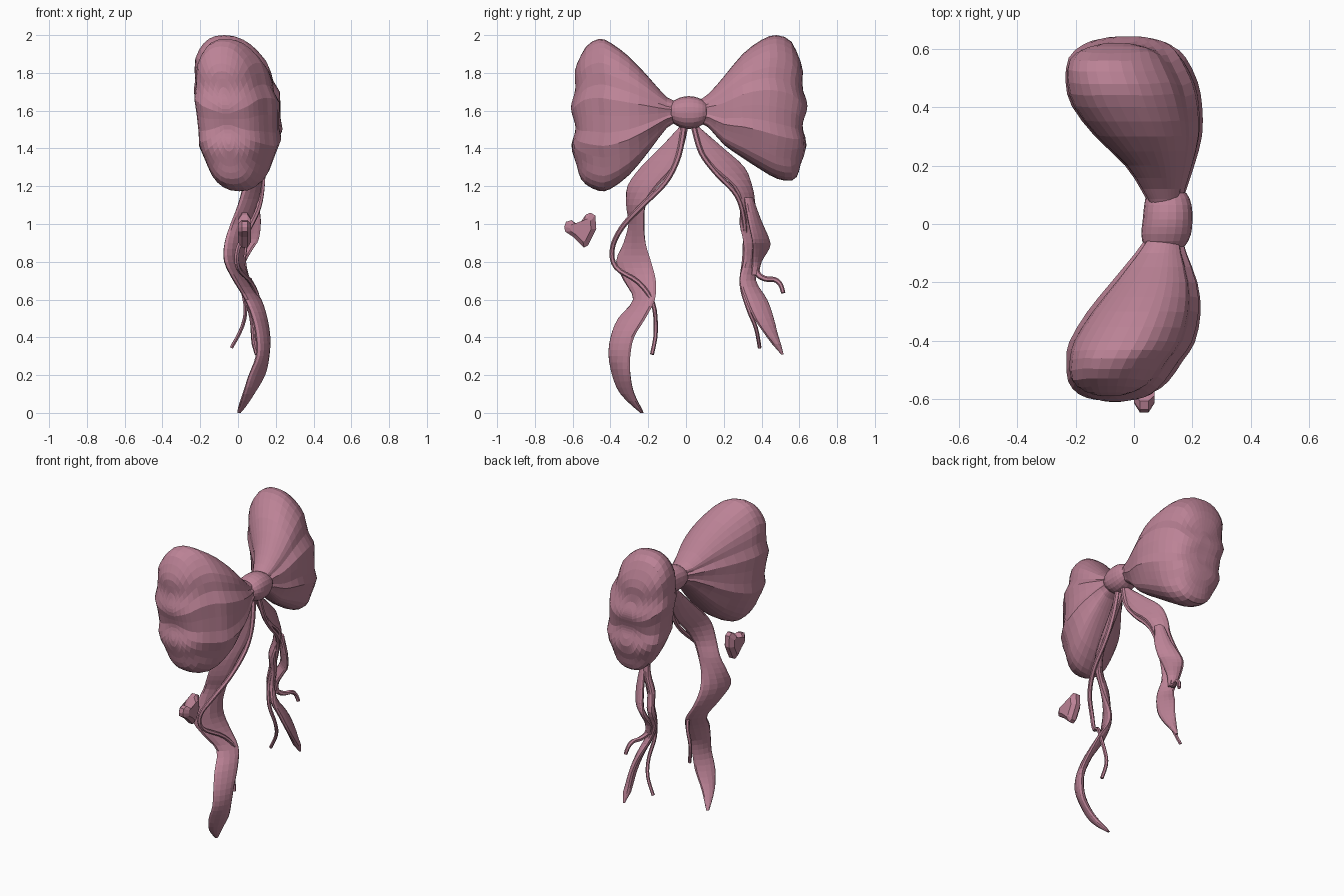
import bpy, math
from mathutils import Vector

pink = bpy.data.materials.new("dusty_pink")
pink.diffuse_color = (0.50, 0.225, 0.305, 1)


def make(name, verts, faces):
    me = bpy.data.meshes.new(name)
    me.from_pydata(verts, [], faces)
    me.materials.append(pink)
    ob = bpy.data.objects.new(name, me)
    bpy.context.collection.objects.link(ob)
    bpy.context.view_layer.objects.active = ob
    bpy.ops.object.select_all(action='DESELECT')
    ob.select_set(True)
    bpy.ops.object.mode_set(mode='EDIT')
    bpy.ops.mesh.select_all(action='SELECT')
    bpy.ops.mesh.normals_make_consistent(inside=False)
    bpy.ops.object.mode_set(mode='OBJECT')
    return ob


def skin(name, rings):
    """Bridge equal-sized rings and close both ends with strips of quads."""
    n = len(rings[0])
    verts = [v for r in rings for v in r]
    faces = [(i*n + j, i*n + (j+1) % n, (i+1)*n + (j+1) % n, (i+1)*n + j)
             for i in range(len(rings)-1) for j in range(n)]
    q = n//4
    for base in (0, len(verts)-n):
        for i in range(n//2):
            loop4 = [(q-i) % n, (q-i-1) % n, (q+i+1) % n, (q+i) % n]
            faces.append([base + v for v in dict.fromkeys(loop4)])
    return make(name, verts, faces)


def resample(rows, k):
    """Catmull-Rom interpolation of every column."""
    out = []
    for i in range(len(rows)-1):
        a, b, c, d = (rows[min(max(j, 0), len(rows)-1)] for j in (i-1, i, i+1, i+2))
        for s in range(k):
            t = s/k
            out.append([0.5*(2*q + (r-p)*t + (2*p-5*q+4*r-u)*t*t + (3*q-p-3*r+u)*t**3)
                        for p, q, r, u in zip(a, b, c, d)])
    return out + [list(rows[-1])]


def loop(name, rows, n=36, pleat=1.0, lean=0.04, k=2, power=0.85):
    """Puffy bow loop; rows are y, x min, x max, z min, z max."""
    rings = []
    for y, x0, x1, z0, z1 in resample(rows, k):
        out = min(1, abs(y)/0.5)
        # pleats fan out from the knot, then run level across the outer end
        span = (z1-z0)/2 if abs(y) < 0.46 else 0.39
        fade = min(1, (z1-z0)/2/0.39) if abs(y) > 0.46 else 1
        ring = []
        for j in range(n):
            a = 2*math.pi*j/n
            c = math.copysign(abs(math.cos(a))**power, math.cos(a))
            t = math.copysign(abs(math.sin(a))**power, math.sin(a))
            h = t*(z1-z0)/2/span
            wave = -math.cos(2*math.pi*(h+0.12)/0.55)*(1-h*h)*pleat
            x = (x0+x1)/2 + c*(x1-x0)/2*(1 + wave*fade*(0.12-0.08*out))
            x -= (lean if h > 0 else min(lean, 0.03))*h*out
            z = (z0+z1)/2 + t*(z1-z0)/2
            ring.append((x, y*(1+0.02*wave*out), z))
        rings.append(ring)
    return skin(name, rings)


# Bow loops
loop("left_loop", [
    (-0.04, 0.05, 0.16, 1.54, 1.65), (-0.10, 0.01, 0.175, 1.51, 1.67),
    (-0.20, -0.07, 0.21, 1.38, 1.78), (-0.30, -0.15, 0.22, 1.26, 1.885),
    (-0.40, -0.21, 0.20, 1.185, 1.96), (-0.46, -0.22, 0.16, 1.175, 1.98),
    (-0.53, -0.215, 0.11, 1.21, 1.94), (-0.572, -0.18, 0.06, 1.27, 1.85),
    (-0.59, -0.13, 0.01, 1.34, 1.77), (-0.597, -0.08, -0.04, 1.42, 1.69)])
loop("right_loop", [
    (0.06, 0.06, 0.16, 1.54, 1.65), (0.12, 0.03, 0.175, 1.51, 1.69),
    (0.20, -0.02, 0.20, 1.42, 1.78), (0.30, -0.12, 0.225, 1.35, 1.90),
    (0.40, -0.195, 0.225, 1.285, 1.975), (0.48, -0.215, 0.21, 1.24, 2.0),
    (0.56, -0.205, 0.17, 1.23, 1.965), (0.602, -0.16, 0.13, 1.28, 1.86),
    (0.622, -0.11, 0.08, 1.36, 1.76), (0.63, -0.05, 0.03, 1.46, 1.67)], lean=0.075)

# Centre knot
loop("knot", [
    (-0.085, 0.06, 0.15, 1.56, 1.62), (-0.075, 0.035, 0.175, 1.54, 1.645),
    (-0.035, 0.025, 0.195, 1.513, 1.668), (0.015, 0.03, 0.20, 1.503, 1.677),
    (0.065, 0.035, 0.197, 1.513, 1.668), (0.105, 0.045, 0.18, 1.54, 1.645),
    (0.115, 0.07, 0.15, 1.56, 1.62)], n=20, pleat=0, lean=0, power=0.92)


def ribbon(name, rows, thick=0.024, n=12):
    """Lens-section ribbon; rows are z, y and x of one edge, y and x of the other."""
    rings = []
    for z, y0, x0, y1, x1 in resample(rows, 3):
        mid, half = Vector(((x0+x1)/2, (y0+y1)/2, z)), Vector(((x1-x0)/2, (y1-y0)/2, 0))
        side = Vector((half.y, -half.x, 0)).normalized() * min(thick, half.length)
        rings.append([mid + half*math.cos(2*math.pi*j/n) + side*math.sin(2*math.pi*j/n)
                      for j in range(n)])
    return skin(name, rings)


# Wide hanging ribbons
ribbon("left_ribbon", [
    (1.53, -0.02, 0.10, 0.015, 0.10), (1.40, -0.14, 0.07, -0.015, 0.12),
    (1.30, -0.24, 0.05, -0.06, 0.13), (1.20, -0.31, 0.03, -0.15, 0.12),
    (1.10, -0.315, 0.0, -0.215, 0.10), (1.0, -0.30, -0.04, -0.225, 0.07),
    (0.9, -0.33, -0.07, -0.215, 0.04), (0.8, -0.37, -0.07, -0.185, 0.03),
    (0.7, -0.33, -0.02, -0.16, 0.06), (0.6, -0.28, 0.04, -0.165, 0.12),
    (0.5, -0.36, 0.08, -0.215, 0.15), (0.4, -0.40, 0.10, -0.275, 0.165),
    (0.3, -0.41, 0.10, -0.295, 0.16), (0.2, -0.39, 0.06, -0.295, 0.14),
    (0.1, -0.345, 0.03, -0.275, 0.08), (0.0, -0.24, 0.0, -0.225, 0.01)])
ribbon("right_ribbon", [
    (1.53, 0.02, 0.10, 0.05, 0.10), (1.40, 0.07, 0.12, 0.20, 0.08),
    (1.30, 0.14, 0.13, 0.31, 0.05), (1.20, 0.25, 0.12, 0.35, 0.03),
    (1.10, 0.29, 0.09, 0.365, 0.02), (1.0, 0.285, 0.06, 0.38, -0.02),
    (0.9, 0.305, 0.05, 0.415, -0.04), (0.8, 0.305, 0.04, 0.375, -0.04),
    (0.7, 0.285, 0.06, 0.37, 0.0), (0.6, 0.315, 0.09, 0.43, 0.04),
    (0.5, 0.36, 0.11, 0.465, 0.07), (0.4, 0.43, 0.11, 0.49, 0.08),
    (0.31, 0.505, 0.10, 0.515, 0.09)])
# Folded band beside the right ribbon
ribbon("right_fold", [
    (1.14, 0.31, 0.10, 0.35, 0.06), (1.02, 0.33, 0.12, 0.395, 0.04),
    (0.92, 0.35, 0.11, 0.44, 0.01), (0.87, 0.355, 0.08, 0.44, -0.01),
    (0.80, 0.355, 0.04, 0.395, -0.02), (0.73, 0.35, 0.03, 0.38, 0.0)], 0.02)


def cord(name, pts, r=0.013, n=6):
    """Thin tapered strand through x, y, z points."""
    path = [Vector(p) for p in resample(pts, 4)]
    rings = []
    for i, p in enumerate(path):
        d = (path[min(i+1, len(path)-1)] - path[max(i-1, 0)]).normalized()
        u = d.cross(Vector((1, 0, 0))).normalized()
        v = d.cross(u)
        s = r * (1 - 0.35*i/len(path))
        rings.append([p + u*s*math.cos(2*math.pi*j/n) + v*s*math.sin(2*math.pi*j/n)
                      for j in range(n)])
    return skin(name, rings)


# Thin curling strands
cord("left_strand", [
    (0.12, -0.01, 1.52), (0.13, -0.04, 1.36), (0.13, -0.11, 1.22), (0.11, -0.24, 1.09),
    (0.06, -0.34, 0.98), (0.0, -0.39, 0.87), (0.0, -0.37, 0.77), (0.07, -0.25, 0.69),
    (0.11, -0.175, 0.58), (0.08, -0.16, 0.43), (0.10, -0.18, 0.31)], 0.016)
cord("right_strand", [
    (0.12, 0.04, 1.52), (0.13, 0.08, 1.38), (0.12, 0.16, 1.27), (0.10, 0.27, 1.15),
    (0.06, 0.31, 1.0), (0.01, 0.31, 0.83), (0.02, 0.295, 0.68), (0.04, 0.33, 0.55),
    (0.02, 0.37, 0.45), (-0.035, 0.39, 0.345)], 0.015)
cord("right_curl", [
    (0.01, 0.37, 0.79), (0.02, 0.38, 0.735), (0.04, 0.42, 0.71),
    (0.06, 0.47, 0.705), (0.07, 0.50, 0.68), (0.08, 0.515, 0.635)], 0.017)

# Small heart charm
outline = [(-0.645, 0.985), (-0.635, 1.012), (-0.605, 1.02), (-0.57, 0.992), (-0.53, 1.05),
           (-0.505, 1.06), (-0.48, 1.045), (-0.475, 0.975), (-0.52, 0.885), (-0.54, 0.875),
           (-0.595, 0.93), (-0.64, 0.96)]
skin("heart_charm", [[(x, -0.555 + (y+0.555)*s, 0.965 + (z-0.965)*s) for y, z in outline]
                     for x, s in ((0.0, 0.65), (0.02, 1), (0.05, 1), (0.07, 0.65))])
